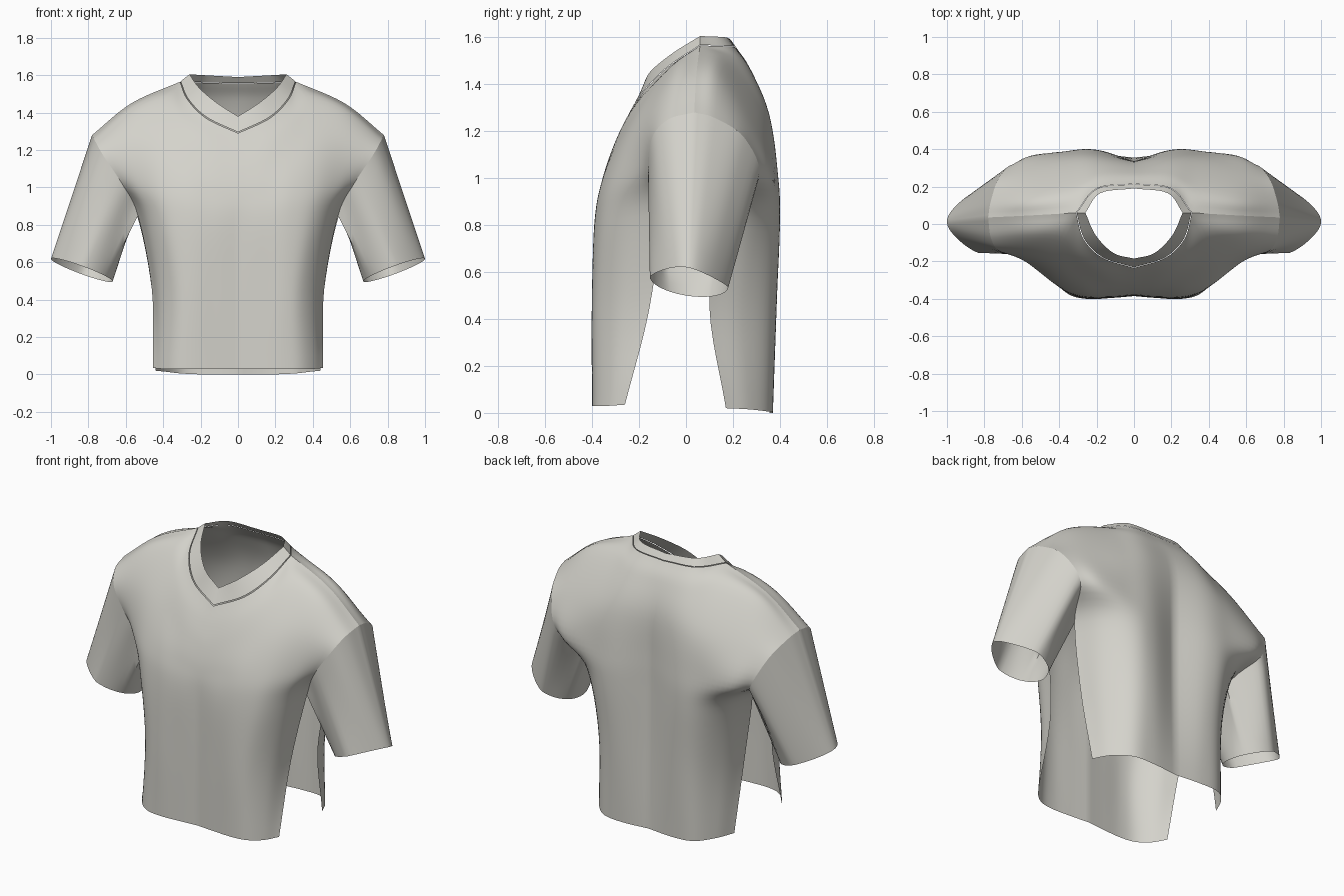
import bpy, bmesh, math
from mathutils import Vector

if "Cube" in bpy.data.objects:
    bpy.data.objects.remove(bpy.data.objects["Cube"])

N = 6  # subdivisions per control span

fabric = bpy.data.materials.new("warm light grey fabric")
fabric.diffuse_color = (0.66, 0.65, 0.60, 1)
fabric.use_nodes = True
fabric.node_tree.nodes["Principled BSDF"].inputs["Base Color"].default_value = fabric.diffuse_color


def spline(pts):
    """Catmull-Rom curve through the points."""
    p = [Vector(q) for q in pts]
    p = [2 * p[0] - p[1]] + p + [2 * p[-1] - p[-2]]
    out = []
    for i in range(1, len(p) - 2):
        a, b, c, d = p[i - 1:i + 3]
        for k in range(N):
            t = k / N
            out.append(0.5 * (2 * b + (c - a) * t + (2 * a - 5 * b + 4 * c - d) * t * t
                              + (3 * b - a - 3 * c + d) * t ** 3))
    return out + [p[-2]]


def surface(rows, corner):
    """Smooth grid through control rows; the top row turns a corner at the neck."""
    dense = [spline(r) for r in rows[:-1]]
    top = rows[-1]
    dense.append(spline(top[:corner + 1]) + spline(top[corner:])[1:])
    cols = [spline(c) for c in zip(*dense)]
    return [list(r) for r in zip(*cols)]


def build(name, grid, closed=False, flip=False):
    """Sheet from a grid of points, mirrored to the other side."""
    bm = bmesh.new()
    vs = [[bm.verts.new(p) for p in row] for row in grid]
    n = len(grid[0])
    for r0, r1 in zip(vs, vs[1:]):
        for i in range(n if closed else n - 1):
            j = (i + 1) % n
            f = [r0[i], r0[j], r1[j], r1[i]]
            bm.faces.new(f[::-1] if flip else f)
    me = bpy.data.meshes.new(name)
    bm.to_mesh(me)
    bm.free()
    me.materials.append(fabric)
    ob = bpy.data.objects.new(name, me)
    bpy.context.collection.objects.link(ob)
    bpy.ops.object.select_all(action='DESELECT')
    ob.select_set(True)
    bpy.context.view_layer.objects.active = ob
    bpy.ops.object.shade_smooth_by_angle(angle=math.radians(50))
    m = ob.modifiers.new("mirror", 'MIRROR')
    m.merge_threshold = 0.0005
    return ob


# Front panel: rows from hem to neckline and shoulder, centre to side
front_rows = [
    [(0, -.385, .03), (.12, -.395, .03), (.24, -.40, .03), (.33, -.385, .03), (.40, -.335, .03), (.455, -.26, .035)],
    [(0, -.385, .45), (.12, -.395, .45), (.25, -.40, .45), (.34, -.37, .45), (.42, -.28, .45), (.46, -.155, .45)],
    [(0, -.38, .80), (.13, -.39, .80), (.27, -.385, .81), (.39, -.345, .82), (.48, -.25, .83), (.535, -.11, .85)],
    [(0, -.365, .95), (.14, -.36, .98), (.28, -.35, 1.0), (.42, -.305, 1.02), (.54, -.23, 1.02), (.62, -.16, 1.02)],
    [(0, -.33, 1.08), (.15, -.31, 1.13), (.29, -.27, 1.19), (.42, -.215, 1.25), (.57, -.17, 1.24), (.72, -.145, 1.17)],
    [(0, -.285, 1.19), (.17, -.25, 1.26), (.29, -.18, 1.35), (.39, -.07, 1.465), (.57, -.06, 1.41), (.765, -.075, 1.25)],
    [(0, -.235, 1.29), (.17, -.18, 1.37), (.27, -.08, 1.47), (.31, .06, 1.565), (.57, .045, 1.45), (.78, .035, 1.28)],
]
front = surface(front_rows, 3)
build("front_panel", front)

# Back panel: with a shallow valley down the spine
back_rows = [
    [(0, .355, 0), (.17, .37, 0), (.30, .355, .005), (.39, .27, .015), (.44, .17, .02)],
    [(0, .34, .45), (.18, .385, .45), (.31, .36, .45), (.41, .24, .45), (.46, .10, .45)],
    [(0, .335, .80), (.19, .395, .80), (.33, .385, .81), (.46, .29, .83), (.54, .14, .85)],
    [(0, .335, 1.02), (.20, .39, 1.0), (.37, .385, 1.0), (.55, .365, 1.0), (.64, .31, 1.0)],
    [(0, .33, 1.28), (.20, .355, 1.27), (.36, .335, 1.25), (.57, .29, 1.21), (.72, .25, 1.17)],
    [(0, .275, 1.46), (.20, .27, 1.46), (.35, .185, 1.49), (.57, .14, 1.425), (.765, .125, 1.255)],
    [(0, .215, 1.555), (.20, .19, 1.56), (.31, .06, 1.565), (.57, .045, 1.45), (.78, .035, 1.28)],
]
back = surface(back_rows, 2)
build("back_panel", back, flip=True)

# Neck band: from just inside the neckline seam up to the V-shaped opening
seam = front[-1][:3 * N + 1] + back[-1][:2 * N + 1][::-1][1:]
edge = (spline([(0, -.185, 1.38), (.11, -.155, 1.45), (.205, -.06, 1.53), (.26, .06, 1.605)])
        + spline([(.26, .06, 1.605), (.18, .165, 1.60), (0, .19, 1.59)])[1:])
build("neck_band", [[a.lerp(b, s) for a, b in zip(seam, edge)] for s in (.06, .5, 1)])

# Sleeves: from the armhole (both panel edges plus an underarm bridge) to a tilted cuff
arm_front = [r[-1] for r in front[2 * N:]][::-1]
arm_back = [r[-1] for r in back[2 * N:]]
under = spline([arm_front[-1], (.56, .015, .835), arm_back[0]])[1:-1]


def angles(pts, a0, a1):
    """Angles spread along a path by its length."""
    d = [0]
    for p, q in zip(pts, pts[1:]):
        d.append(d[-1] + (q - p).length)
    return [a0 + (a1 - a0) * x / d[-1] for x in d]


armhole = arm_front + under + arm_back[:-1]
theta = (angles(arm_front, 0, 145) + angles([arm_front[-1]] + under + [arm_back[0]], 145, 215)[1:-1]
         + angles(arm_back, 215, 360)[:-1])
cuff = []
for t in theta:
    c, s = math.cos(math.radians(t)), math.sin(math.radians(t))
    narrow = 1 - .4 * max(c, 0)  # the outer side of the cuff is pinched
    cuff.append(Vector((.835 + .165 * c, .013 - .167 * s * narrow, .558 + .06 * c + .022 * s)))
rings = [[a.lerp(b, k / 8) for a, b in zip(armhole, cuff)] for k in range(9)]
build("sleeves", rings, closed=True)
